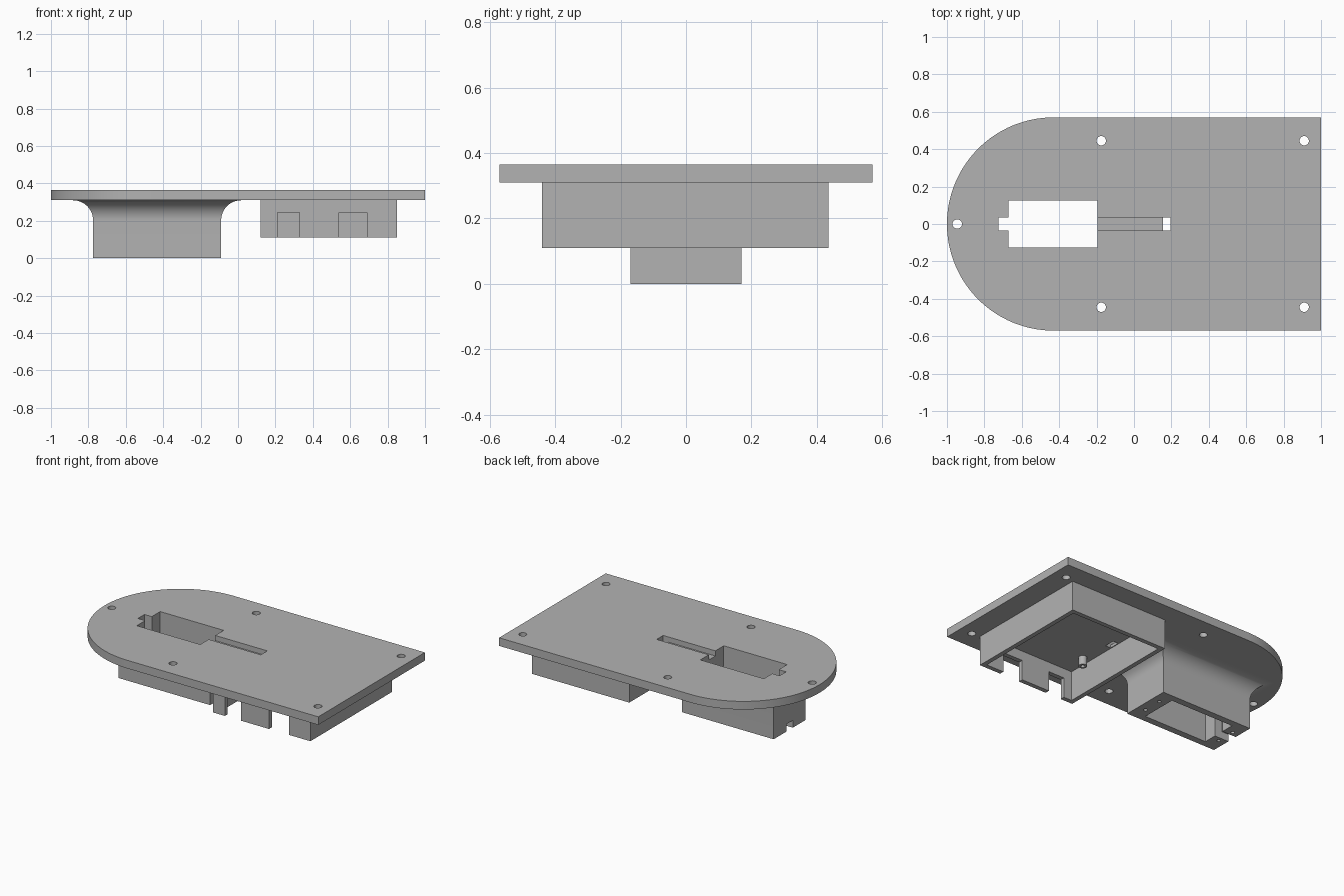
import bpy, bmesh, math

cube = bpy.data.objects.get("Cube")
if cube:
    bpy.data.objects.remove(cube, do_unlink=True)

GREY = (0.45, 0.45, 0.45, 1)
mat = bpy.data.materials.new("matte grey")
mat.use_nodes = True
mat.diffuse_color = GREY
mat.node_tree.nodes["Principled BSDF"].inputs["Base Color"].default_value = GREY

PLATE_BOTTOM, PLATE_TOP, HALF = 0.31, 0.365, 0.57


def loft(name, rings):
    """Closed solid through a stack of equally sized rings."""
    bm = bmesh.new()
    loops = [[bm.verts.new(p) for p in ring] for ring in rings]
    n = len(loops[0])
    for low, high in zip(loops, loops[1:]):
        for i in range(n):
            j = (i + 1) % n
            bm.faces.new((low[i], low[j], high[j], high[i]))
    bm.faces.new(loops[0][::-1])
    bm.faces.new(loops[-1])
    bmesh.ops.recalc_face_normals(bm, faces=bm.faces)
    mesh = bpy.data.meshes.new(name)
    bm.to_mesh(mesh)
    bm.free()
    mesh.materials.append(mat)
    ob = bpy.data.objects.new(name, mesh)
    bpy.context.collection.objects.link(ob)
    return ob


def rect(x0, x1, y0, y1, z):
    return [(x0, y0, z), (x1, y0, z), (x1, y1, z), (x0, y1, z)]


def box(name, x0, x1, y0, y1, z0, z1):
    return loft(name, [rect(x0, x1, y0, y1, z0), rect(x0, x1, y0, y1, z1)])


def cylinder(name, x, y, r, z0, z1, n=24):
    turn = [2 * math.pi * i / n for i in range(n)]
    return loft(name, [[(x + r * math.cos(a), y + r * math.sin(a), z) for a in turn]
                       for z in (z0, z1)])


def cut(target, *cutters):
    """Subtract the cutters from the target and remove them."""
    bpy.ops.object.select_all(action='DESELECT')
    bpy.context.view_layer.objects.active = target
    target.select_set(True)
    for c in cutters:
        c.hide_render = True
        m = target.modifiers.new("cut", 'BOOLEAN')
        m.operation, m.solver, m.object = 'DIFFERENCE', 'EXACT', c
        bpy.ops.object.modifier_apply(modifier=m.name)
        bpy.data.objects.remove(c, do_unlink=True)


def smooth(ob):
    bpy.ops.object.select_all(action='DESELECT')
    bpy.context.view_layer.objects.active = ob
    ob.select_set(True)
    bpy.ops.object.shade_smooth_by_angle(angle=math.radians(30))


def servo_openings():
    """Main bay plus the narrow cable channel beside it."""
    return (box("bay_cutter", -0.67, -0.195, -0.125, 0.125, -0.1, 0.5),
            box("channel_cutter", -0.725, -0.6, -0.035, 0.035, -0.1, 0.5))


# Base plate with one round end
arc = [math.pi / 2 + math.pi * i / 64 for i in range(65)]
outline = [(HALF - 1 + HALF * math.cos(a), HALF * math.sin(a)) for a in arc]
outline += [(1, -HALF), (1, HALF)]
plate = loft("base_plate", [[(x, y, z) for x, y in outline]
                            for z in (PLATE_BOTTOM, PLATE_TOP)])
cut(plate, *servo_openings())
screws = [(-0.945, 0)] + [(x, y) for x in (-0.175, 0.91) for y in (-0.445, 0.445)]
cut(plate, *[cylinder("screw_cutter", x, y, 0.025, 0.2, 0.5) for x, y in screws])
# Shallow wire groove that drops through at its far end
cut(plate,
    box("groove_cutter", -0.25, 0.17, -0.035, 0.035, 0.33, 0.5),
    box("drop_cutter", 0.155, 0.195, -0.035, 0.035, 0.2, 0.5))
smooth(plate)

# Servo housing flaring into the plate with mitred coves
R = 0.107
rings = [rect(-0.775, -0.09, -0.17, 0.17, 0)]
for i in range(17):
    a = math.pi / 2 * i / 16
    d, z = R * (1 - math.cos(a)), PLATE_BOTTOM - R + R * math.sin(a)
    rings.append(rect(-0.775 - d, -0.09 + d, -0.17 - d, 0.17 + d, z))
housing = loft("servo_housing", rings)
cut(housing, *servo_openings())
cut(housing, box("cable_exit_cutter", -0.85, -0.7, -0.035, 0.035, -0.1, 0.05))
cut(housing, *[cylinder("pilot_cutter", x, y, 0.012, -0.05, 0.1, 16)
               for x in (-0.725, -0.145) for y in (-0.065, 0.065)])
smooth(housing)

# Open-bottomed board enclosure with two connector notches
W = 0.03
x0, x1, y0, y1 = 0.12, 0.85, -0.44, 0.435
enclosure = box("board_enclosure", x0, x1, y0, y1, 0.11, PLATE_BOTTOM)
cut(enclosure,
    box("inside_cutter", x0 + W, x1 - W, y0 + W, y1 - W, 0, 0.5),
    *[box("notch_cutter", a, b, y0 - 0.1, y0 + 0.1, 0, 0.245)
      for a, b in ((0.21, 0.33), (0.54, 0.69))])

# Hollow board standoffs
for i, (x, y) in enumerate([(0.208, -0.235), (0.78, -0.22), (0.27, 0.375), (0.6, 0.375)]):
    post = cylinder("standoff_%d" % (i + 1), x, y, 0.027, 0.25, PLATE_BOTTOM)
    cut(post, cylinder("bore_cutter", x, y, 0.013, 0.2, 0.3))
    smooth(post)
